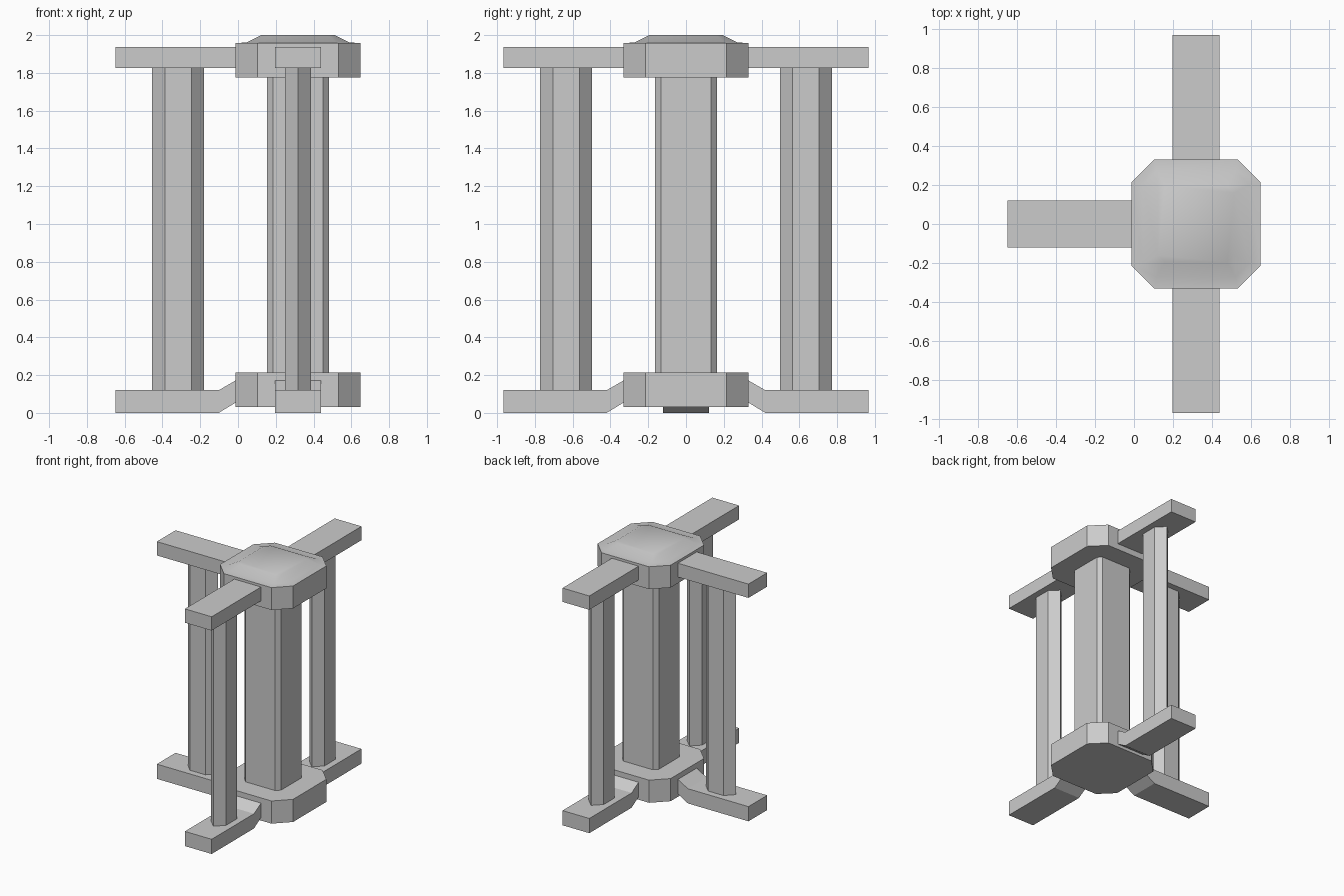
import bpy
import bmesh
import math
from mathutils import Matrix, Vector

if "Cube" in bpy.data.objects:
    bpy.data.objects.remove(bpy.data.objects["Cube"])

CX = 0.318  # x position of the central column


def make_object(name, rings, matrix=Matrix()):
    """Loft a closed solid through rings with equal point counts."""
    bm = bmesh.new()
    loops = [[bm.verts.new(matrix @ Vector(p)) for p in ring] for ring in rings]
    n = len(loops[0])
    for a, b in zip(loops, loops[1:]):
        for i in range(n):
            j = (i + 1) % n
            bm.faces.new((a[i], a[j], b[j], b[i]))
    bm.faces.new(loops[0][::-1])
    bm.faces.new(loops[-1])
    bmesh.ops.recalc_face_normals(bm, faces=bm.faces)
    mesh = bpy.data.meshes.new(name)
    bm.to_mesh(mesh)
    bm.free()
    obj = bpy.data.objects.new(name, mesh)
    bpy.context.collection.objects.link(obj)
    return obj


def chamfered_square(h, c, z):
    """Square of half width h with corners cut by c."""
    k = h - c
    return [(h, -k, z), (h, k, z), (k, h, z), (-k, h, z),
            (-h, k, z), (-h, -k, z), (-k, -h, z), (k, -h, z)]


centre = Matrix.Translation((CX, 0, 0))

# Central column and lower hub
make_object("column", [chamfered_square(0.165, 0.032, z) for z in (0.2, 1.79)], centre)
make_object("lower_hub", [chamfered_square(0.33, 0.115, z) for z in (0.03, 0.215)], centre)

# Upper hub with a softly raised cap
hub = make_object("upper_hub", [
    chamfered_square(0.33, 0.115, 1.775),
    chamfered_square(0.33, 0.115, 1.958),
    chamfered_square(0.272, 0.07, 1.961),
    chamfered_square(0.195, 0.035, 2.0)], centre)
bpy.context.view_layer.objects.active = hub
hub.select_set(True)
bpy.ops.object.shade_smooth_by_angle(angle=math.radians(40))

# Side profiles of the arms (distance from column, height)
upper_arm = [(0.25, 1.825), (0.967, 1.825), (0.967, 1.938), (0.25, 1.938)]
lower_arm = [(0.30, 0.073), (0.42, 0.0), (0.967, 0.0), (0.967, 0.12),
             (0.42, 0.12), (0.325, 0.175), (0.30, 0.175)]

# Hexagonal post section, pointed along the arm
post = [(0.137, 0), (0.07, 0.068), (-0.07, 0.068),
        (-0.137, 0), (-0.07, -0.068), (0.07, -0.068)]

# Three arms with posts: back, left, front
for side, angle in (("back", 90), ("left", 180), ("front", 270)):
    m = centre @ Matrix.Rotation(math.radians(angle), 4, 'Z')
    for level, profile in (("upper", upper_arm), ("lower", lower_arm)):
        make_object(f"{side}_{level}_arm",
                    [[(r, y, z) for r, z in profile] for y in (-0.121, 0.121)], m)
    make_object(f"{side}_post",
                [[(0.635 + x, y, z) for x, y in post] for z in (0.11, 1.835)], m)
